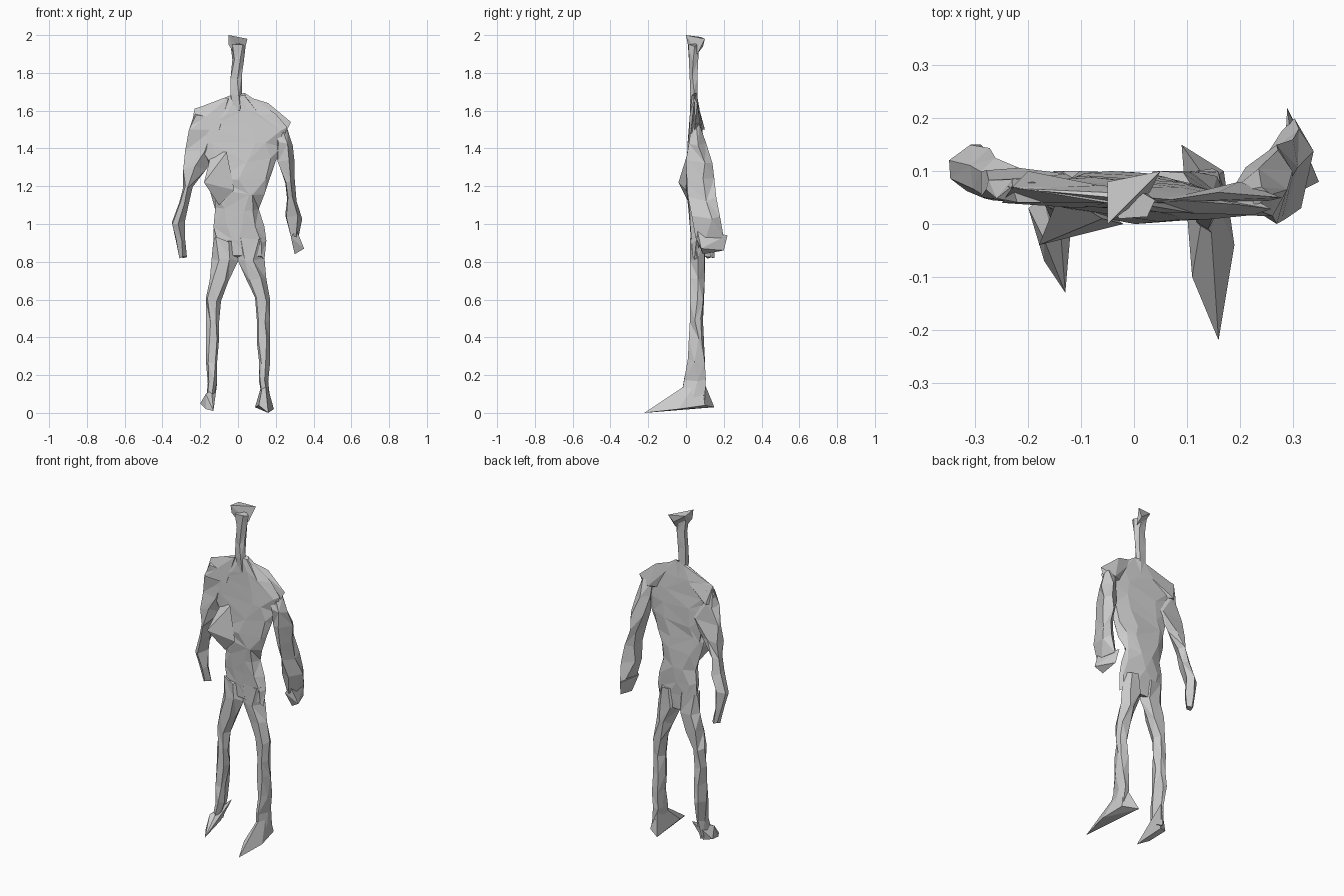
import bpy, bmesh, math, random

cube = bpy.data.objects.get("Cube")
if cube:
    bpy.data.objects.remove(cube, do_unlink=True)

grey = bpy.data.materials.new("plain grey")
grey.use_nodes = True
tone = (.6, .6, .6, 1)
grey.diffuse_color = tone
grey.node_tree.nodes["Principled BSDF"].inputs["Base Color"].default_value = tone


def finish(name, bm):
    """Turn a bmesh into a flat-shaded grey object."""
    bmesh.ops.recalc_face_normals(bm, faces=bm.faces)
    mesh = bpy.data.meshes.new(name)
    bm.to_mesh(mesh)
    bm.free()
    mesh.materials.append(grey)
    part = bpy.data.objects.new(name, mesh)
    bpy.context.scene.collection.objects.link(part)


def blend(pairs, t):
    """Read a list of evenly spaced pairs at a fraction t of its length."""
    place = t * (len(pairs) - 1)
    index = min(int(place), len(pairs) - 2)
    rest = place - index
    return [a + (b - a) * rest for a, b in zip(pairs[index], pairs[index + 1])]


def fit(values, low, high):
    """Stretch values so they fill the span from low to high."""
    least, most = min(values), max(values)
    return [low + (v - least) / (most - least) * (high - low) for v in values]


def limb(name, bottom, top, widths, depths, sides, seed, rough=.35, slant=0):
    """Skin evenly stacked rough rings that fill the given x and y spans."""
    rng = random.Random(seed)
    bm = bmesh.new()
    loops = []
    for level, width in enumerate(widths):
        t = level / (len(widths) - 1)
        angles = [(i + rng.uniform(-rough, rough)) * math.tau / sides
                  for i in range(sides)]
        xs = fit([math.cos(a) for a in angles], *width)
        ys = fit([math.sin(a) for a in angles], *blend(depths, t))
        z = bottom + (top - bottom) * t
        loops.append([bm.verts.new((x, y - slant * x,
                                    z + rng.uniform(-rough, rough) * .04))
                      for x, y in zip(xs, ys)])
    # Facets with randomly turned diagonals
    for low, high in zip(loops, loops[1:]):
        for i in range(sides):
            j = (i + 1) % sides
            a, b, c, d = low[i], low[j], high[j], high[i]
            if rng.random() < .5:
                a, b, c, d = b, c, d, a
            bm.faces.new((a, b, c))
            bm.faces.new((a, c, d))
    bm.faces.new(loops[0])
    bm.faces.new(loops[-1])
    finish(name, bm)


def shard(name, *points):
    """Sharp solid wrapped round a few corner points."""
    bm = bmesh.new()
    for point in points:
        bm.verts.new(point)
    result = bmesh.ops.convex_hull(bm, input=bm.verts)
    loose = [v for v in result["geom_interior"] if isinstance(v, bmesh.types.BMVert)]
    bmesh.ops.delete(bm, geom=loose, context="VERTS")
    finish(name, bm)


# Torso from the crotch to the base of the neck, its back turned slightly
limb("torso", .82, 1.68,
     widths=[(-.11, .14), (-.13, .15), (-.13, .14), (-.12, .11), (-.15, .14),
             (-.16, .17), (-.16, .2), (-.22, .23), (-.24, .26), (-.23, .2),
             (-.04, .04)],
     depths=[(.03, .09), (.02, .1), (0, .09), (.02, .08), (.03, .06)],
     sides=9, seed=4, rough=.42, slant=.08)

# Pointed rib corner and shoulder tips
shard("rib_corner", (-.18, -.04, 1.22), (-.14, .06, 1.38), (-.06, .01, 1.38),
      (-.02, 0, 1.18), (-.1, .02, 1.1), (-.12, .07, 1.2))
shard("right_shoulder", (-.23, .07, 1.61), (-.05, .04, 1.67), (-.05, .07, 1.6),
      (-.25, .04, 1.5), (-.2, .1, 1.5), (-.1, .03, 1.5))
shard("left_shoulder", (.28, .05, 1.54), (.16, .06, 1.64), (.03, .04, 1.68),
      (.24, .04, 1.46), (.2, .08, 1.5), (.1, .03, 1.5))

# Neck and flared wedge head
limb("neck", 1.6, 1.95,
     widths=[(-.02, .02), (-.04, .02), (-.04, .02), (-.03, .03), (-.04, .04)],
     depths=[(.02, .06), (.02, .06), (.01, .07)], sides=5, seed=2)
shard("head", (-.05, .08, 1.99), (.05, .1, 1.98), (-.05, 0, 2),
      (-.05, .01, 1.95), (-.02, .03, 1.9), (.03, .06, 1.9), (.02, .09, 1.94))

# Arms, the left one held further back
limb("right_arm", .82, 1.58,
     widths=[(-.31, -.27), (-.33, -.28), (-.35, -.28), (-.31, -.26), (-.29, -.24),
             (-.29, -.17), (-.28, -.1), (-.26, -.1), (-.23, -.14)],
     depths=[(.1, .15), (.05, .15), (.04, .1), (.04, .08)], sides=5, seed=6)
limb("left_arm", .94, 1.52,
     widths=[(.28, .32), (.25, .34), (.26, .31), (.25, .3), (.21, .3),
             (.19, .29), (.18, .26)],
     depths=[(.05, .2), (.01, .16), (0, .14), (.03, .07)], sides=5, seed=3)
shard("left_hand", (.29, .22, .94), (.35, .08, .87), (.3, .09, .84),
      (.3, .2, .86), (.28, .05, .93), (.31, .06, .97))

# Legs share one outline, mirrored, but the left heel reaches further back
outline = [(.13, .17), (.11, .16), (.11, .17), (.1, .17), (.1, .17),
           (.09, .17), (.05, .15), (0, .14), (0, .13)]
for name, side, heel, seed in (("right_leg", -1, .07, 8), ("left_leg", 1, .11, 9)):
    spans = [sorted((side * inner, side * outer)) for inner, outer in outline]
    limb(name, .06, .92, spans, sides=6, seed=seed,
         depths=[(-.03, heel), (.01, .1), (.02, .09), (.02, .1), (.02, .1)])

# Long wedge feet rising to the ankles
shard("right_foot", (-.13, -.13, .01), (-.17, -.07, .02), (-.2, .03, .05),
      (-.15, .05, .04), (-.17, -.03, .1), (-.14, 0, .12), (-.11, .1, .16))
shard("left_foot", (.16, -.22, 0), (.19, -.04, .02), (.11, -.1, .04),
      (.17, .1, .04), (.09, .15, .03), (.14, -.02, .12), (.14, .08, .2))
